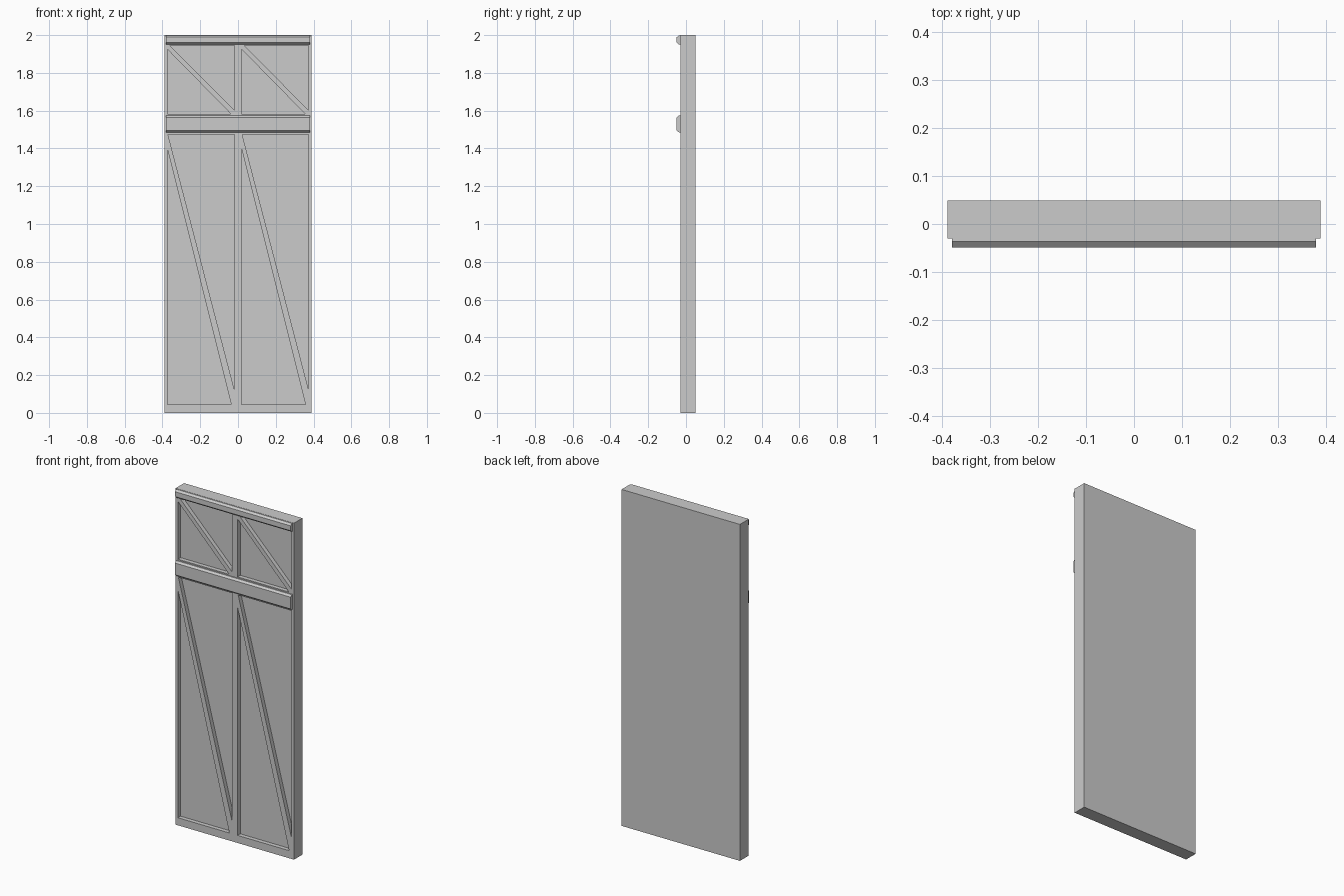
import bpy, bmesh
from mathutils import Vector

if "Cube" in bpy.data.objects:
    bpy.data.objects.remove(bpy.data.objects["Cube"])

FRONT, BACK, HALF_W, HEIGHT = -0.030, 0.049, 0.389, 2.0
RECESS = 0.025


def add_prism(bm, points, direction):
    """Extrude a flat outline of 3D points along a direction."""
    face = bm.faces.new([bm.verts.new(p) for p in points])
    out = bmesh.ops.extrude_face_region(bm, geom=[face])
    verts = [g for g in out["geom"] if isinstance(g, bmesh.types.BMVert)]
    bmesh.ops.translate(bm, verts=verts, vec=Vector(direction))


def to_object(bm, name):
    bmesh.ops.recalc_face_normals(bm, faces=bm.faces[:])
    mesh = bpy.data.meshes.new(name)
    bm.to_mesh(mesh)
    bm.free()
    obj = bpy.data.objects.new(name, mesh)
    bpy.context.collection.objects.link(obj)
    return obj


# Door slab
bm = bmesh.new()
add_prism(bm, [(-HALF_W, FRONT, 0), (HALF_W, FRONT, 0),
               (HALF_W, FRONT, HEIGHT), (-HALF_W, FRONT, HEIGHT)],
          (0, BACK - FRONT, 0))
door = to_object(bm, "door_slab")

# Triangular recesses, leaving one diagonal brace in each panel
bm = bmesh.new()
# bottom, top, brace width along x, brace width along z (upper edge, lower edge)
panels = [(0.045, 1.475, 0.003, 0.017, 0.077, 0.077),
          (1.582, 1.945, 0.014, 0.018, 0.020, 0.020)]
for x0, x1 in [(-0.374, -0.019), (0.019, 0.374)]:
    for z0, z1, dx_top, dx_low, dz_top, dz_low in panels:
        upper = [(x0 + dx_top, z1), (x1, z1), (x1, z0 + dz_top)]
        lower = [(x0, z0), (x0, z1 - dz_low), (x1 - dx_low, z0)]
        for tri in (upper, lower):
            add_prism(bm, [(x, FRONT - 0.02, z) for x, z in tri],
                      (0, RECESS + 0.02, 0))
cutter = to_object(bm, "panel_cutter")
cutter.hide_render = True

cut = door.modifiers.new("panels", "BOOLEAN")
cut.operation = "DIFFERENCE"
cut.solver = "EXACT"
cut.object = cutter
bpy.context.view_layer.objects.active = door
bpy.ops.object.modifier_apply(modifier=cut.name)
bpy.data.objects.remove(cutter)


# Chamfered horizontal rails on the front
def rail(name, z0, z1):
    y_face, y_mid, c = -0.049, -0.037, 0.010
    profile = [(FRONT + 0.005, z0), (y_mid, z0), (y_face, z0 + c),
               (y_face, z1 - c), (y_mid, z1), (FRONT + 0.005, z1)]
    bm = bmesh.new()
    add_prism(bm, [(-0.38, y, z) for y, z in profile], (0.76, 0, 0))
    return to_object(bm, name)


rail("middle_rail", 1.485, 1.575)
rail("top_rail", 1.950, 1.999)
